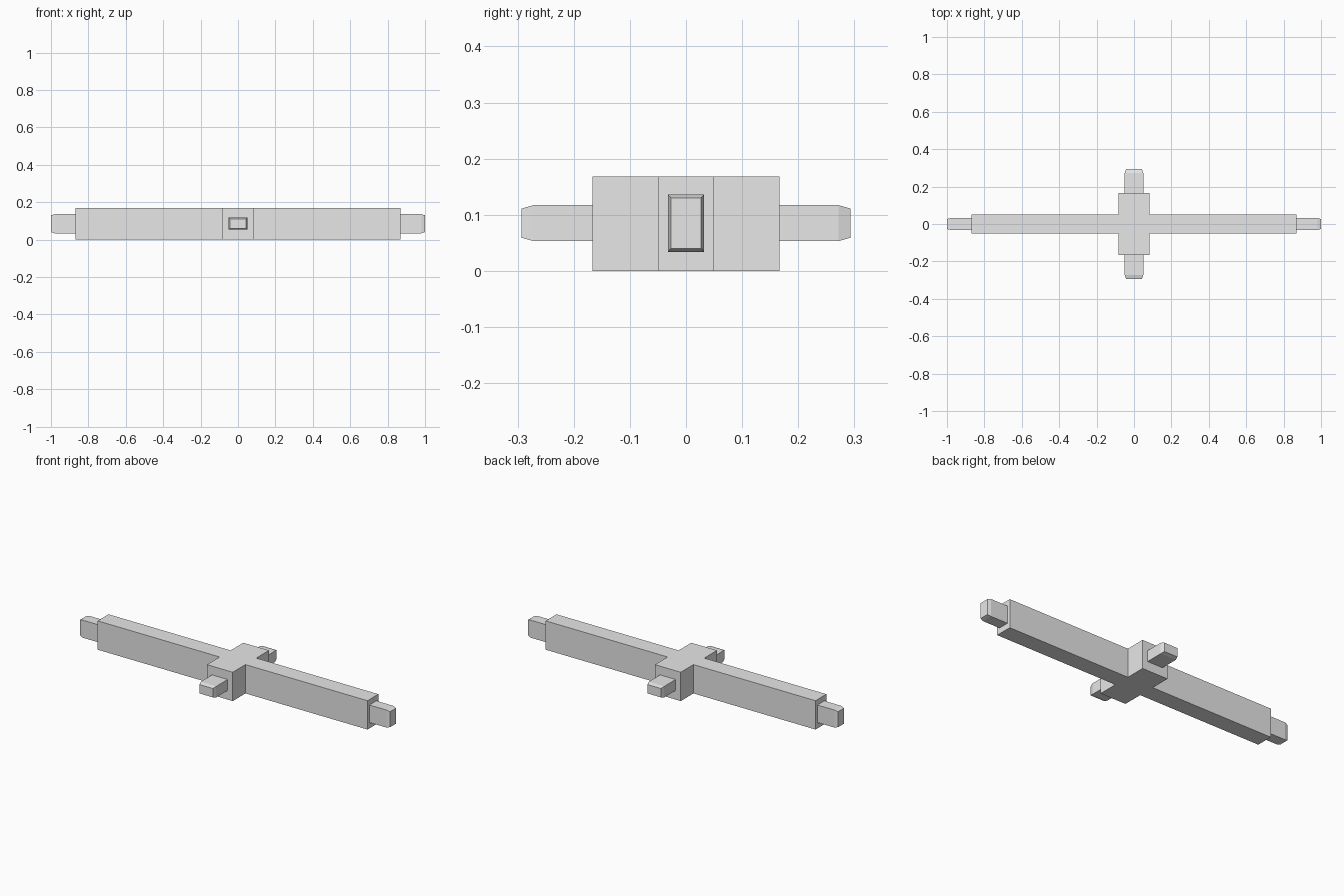
import bpy, bmesh

if "Cube" in bpy.data.objects:
    bpy.data.objects.remove(bpy.data.objects["Cube"])

grey = bpy.data.materials.new("plain grey")
grey.diffuse_color = (0.8, 0.8, 0.8, 1)
grey.use_nodes = True
grey.node_tree.nodes["Principled BSDF"].inputs["Base Color"].default_value = grey.diffuse_color


def finish(bm, name):
    bmesh.ops.recalc_face_normals(bm, faces=bm.faces)
    mesh = bpy.data.meshes.new(name)
    bm.to_mesh(mesh)
    bm.free()
    mesh.materials.append(grey)
    obj = bpy.data.objects.new(name, mesh)
    bpy.context.collection.objects.link(obj)
    return obj


# Cross-shaped body: a plus outline extruded upward
L, W, B, D, H = 0.87, 0.05, 0.083, 0.167, 0.168
quarter = [(L, W), (B, W), (B, D)]
outline = (quarter + [(-x, y) for x, y in reversed(quarter)]
           + [(-x, -y) for x, y in quarter]
           + [(x, -y) for x, y in reversed(quarter)])
bm = bmesh.new()
face = bm.faces.new([bm.verts.new((x, y, 0)) for x, y in outline])
top = bmesh.ops.extrude_face_region(bm, geom=[face])["geom"]
bmesh.ops.translate(bm, vec=(0, 0, H),
                    verts=[v for v in top if isinstance(v, bmesh.types.BMVert)])
finish(bm, "cross_body")


# Tenon: a bar with a tapered tip; sections are (distance, half width, half height)
def tenon(name, axis, sign, sections):
    bm = bmesh.new()
    rings = []
    for dist, w, h in sections:
        ring = []
        for a, b in ((-1, -1), (1, -1), (1, 1), (-1, 1)):
            along, across = sign * dist, a * w
            x, y = (along, across) if axis == "x" else (across, along)
            ring.append(bm.verts.new((x, y, 0.085 + b * h)))
        rings.append(ring)
    for r, s in zip(rings, rings[1:]):
        for i in range(4):
            j = (i + 1) % 4
            bm.faces.new((r[i], r[j], s[j], s[i]))
    bm.faces.new(rings[0])
    bm.faces.new(rings[-1])
    finish(bm, name)


for sign, end, side in ((-1, "left", "front"), (1, "right", "back")):
    tenon(end + "_tenon", "x", sign,
          [(0.865, 0.032, 0.051), (0.98, 0.032, 0.051), (1.0, 0.027, 0.045)])
    tenon(side + "_tenon", "y", sign,
          [(0.162, 0.05, 0.032), (0.272, 0.05, 0.032), (0.293, 0.043, 0.026)])
